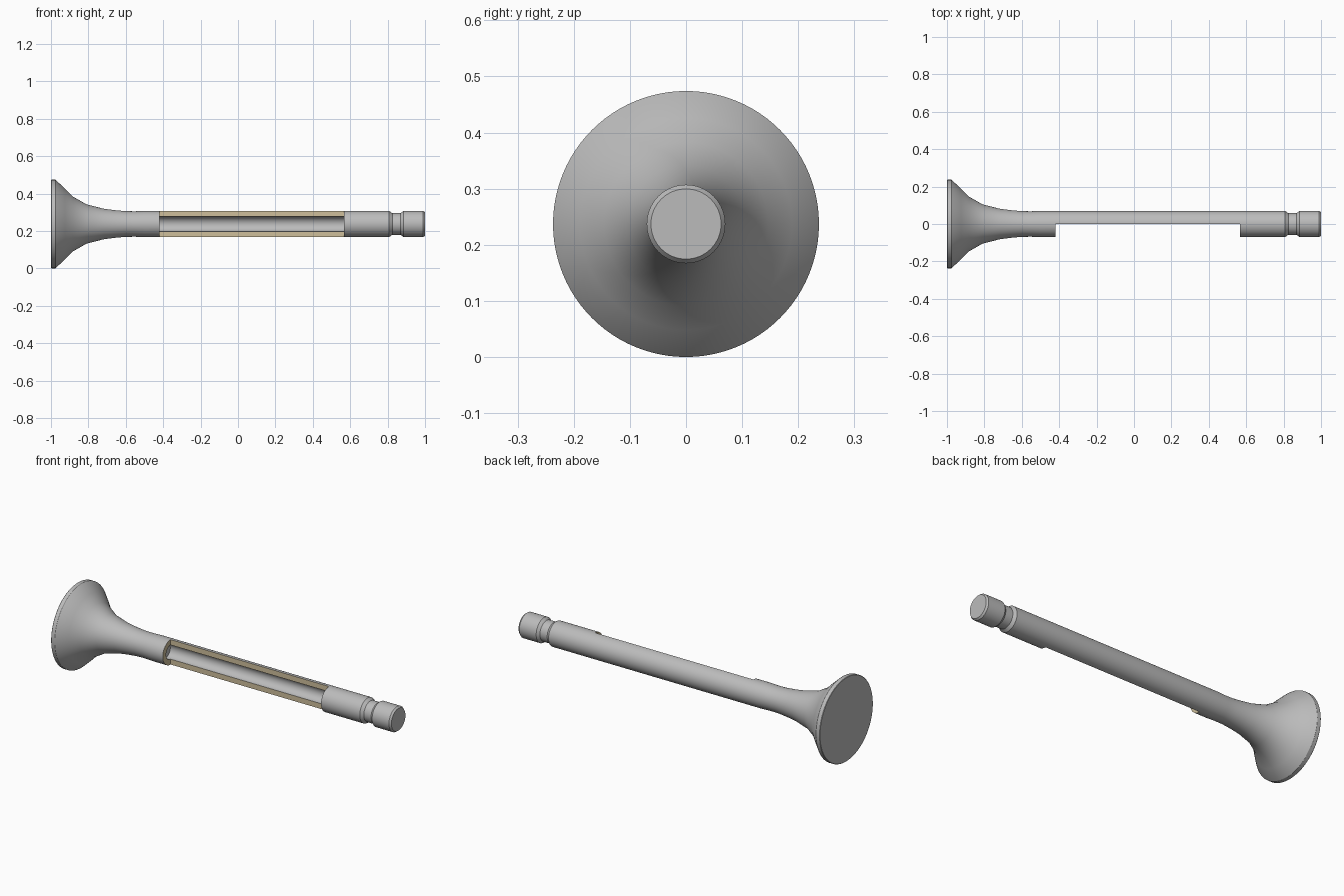
import bpy, bmesh, math
from mathutils import Matrix

if "Cube" in bpy.data.objects:
    bpy.data.objects.remove(bpy.data.objects["Cube"])

AXIS_Z = 0.237
CUT = (-0.42, 0.567)       # ends of the cutaway window
BORE = (-0.45, 0.60)       # ends of the hollow core
BORE_R = 0.04


def material(name, rgb):
    m = bpy.data.materials.new(name)
    m.diffuse_color = (*rgb, 1)
    m.use_nodes = True
    m.node_tree.nodes["Principled BSDF"].inputs["Base Color"].default_value = m.diffuse_color
    return m


steel = material("steel grey", (0.50, 0.50, 0.50))
tan = material("section tan", (0.62, 0.52, 0.33))


def add_object(name, bm):
    bmesh.ops.recalc_face_normals(bm, faces=bm.faces)
    me = bpy.data.meshes.new(name)
    bm.to_mesh(me)
    bm.free()
    ob = bpy.data.objects.new(name, me)
    bpy.context.collection.objects.link(ob)
    return ob


def lathe(name, profile, sides=96):
    """Closed solid turned around the valve's x axis."""
    bm = bmesh.new()
    rings = [[bm.verts.new((x, r * math.cos(2 * math.pi * i / sides),
                            AXIS_Z + r * math.sin(2 * math.pi * i / sides)))
              for i in range(sides)] for x, r in profile]
    for a, b in zip(rings, rings[1:]):
        for i in range(sides):
            j = (i + 1) % sides
            bm.faces.new((a[i], a[j], b[j], b[i]))
    bm.faces.new(rings[0])
    bm.faces.new(rings[-1])
    return add_object(name, bm)


# Valve: head disc, flared neck, stem, keeper groove, tip
valve = lathe("valve", [
    (-1.0, 0.235), (-0.998, 0.237), (-0.977, 0.237), (-0.974, 0.235),
    (-0.925, 0.189), (-0.882, 0.146), (-0.81, 0.105), (-0.72, 0.082),
    (-0.66, 0.074), (-0.60, 0.0685), (-0.55, 0.068), (-0.50, 0.07),
    (0.808, 0.07), (0.818, 0.063), (0.825, 0.058), (0.87, 0.058),
    (0.877, 0.064), (0.885, 0.07), (0.99, 0.07), (1.0, 0.0625)])
valve.data.materials.append(steel)
valve.data.materials.append(tan)

# Cutters: hollow core and front half window
core = lathe("core_cutter", [(BORE[0], BORE_R), (BORE[1], BORE_R)])
bm = bmesh.new()
bmesh.ops.create_cube(bm, size=1, matrix=Matrix.Translation(
    (sum(CUT) / 2, -0.15, AXIS_Z)) @ Matrix.Diagonal((CUT[1] - CUT[0], 0.3, 0.3, 1)))
window = add_object("window_cutter", bm)

bpy.context.view_layer.objects.active = valve
valve.select_set(True)
for cutter in (core, window):
    mod = valve.modifiers.new("cut", 'BOOLEAN')
    mod.operation = 'DIFFERENCE'
    mod.solver = 'EXACT'
    mod.object = cutter
    bpy.ops.object.modifier_apply(modifier=mod.name)
    bpy.data.objects.remove(cutter)

# Section faces are tan: the y = 0 plane and the two window ends
for p in valve.data.polygons:
    on_plane = abs(p.center.y) < 1e-4 and p.normal.y < -0.99 and CUT[0] < p.center.x < CUT[1]
    on_end = abs(p.normal.x) > 0.99 and min(abs(p.center.x - e) for e in CUT) < 1e-4
    p.material_index = 1 if on_plane or on_end else 0

bpy.ops.object.shade_smooth_by_angle(angle=math.radians(25))
